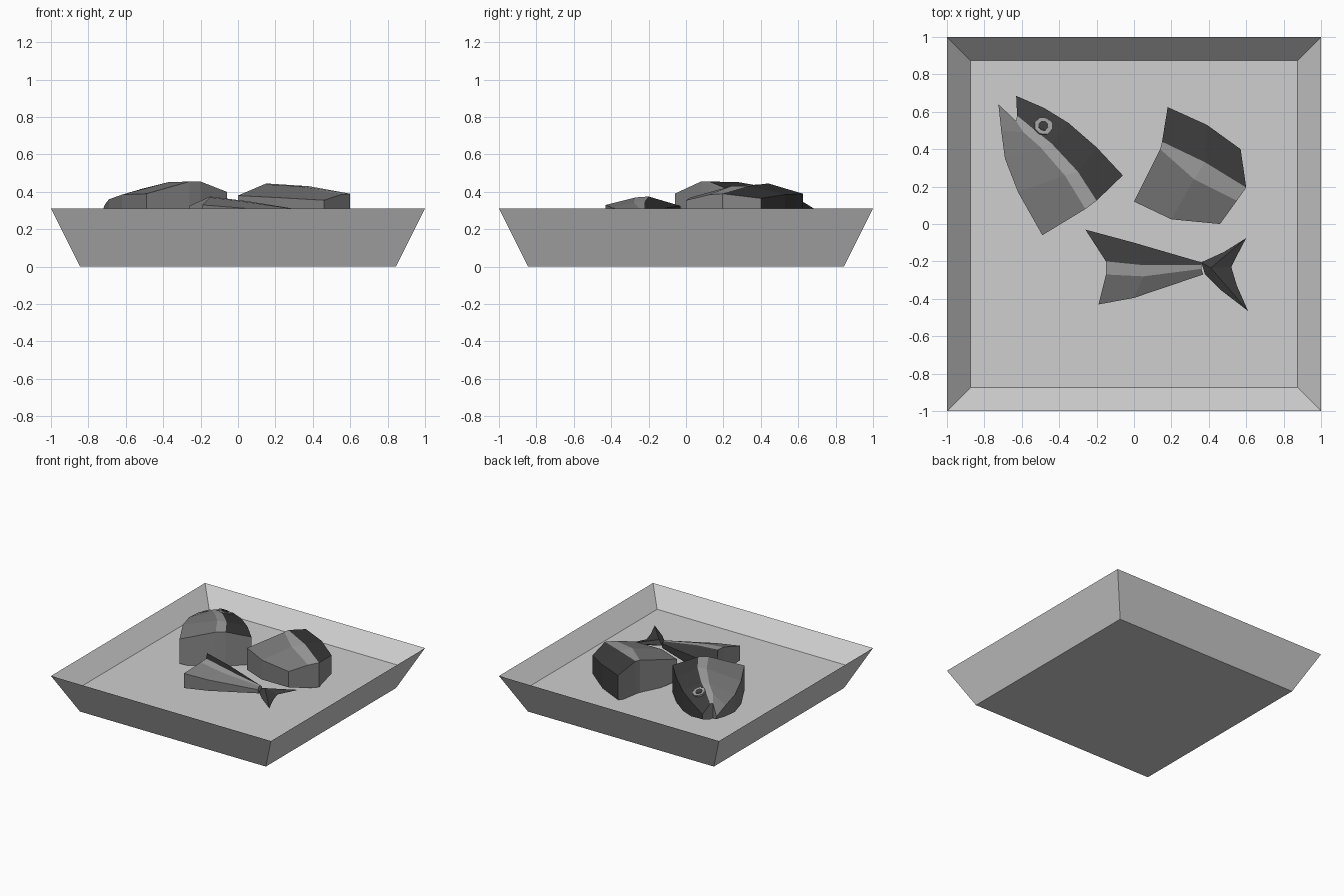
import bpy, bmesh
from mathutils import Vector

cube = bpy.data.objects.get("Cube")
if cube:
    bpy.data.objects.remove(cube, do_unlink=True)


def material(name, value):
    mat = bpy.data.materials.new(name)
    mat.use_nodes = True
    colour = (value, value, value, 1)
    mat.diffuse_color = colour
    mat.node_tree.nodes["Principled BSDF"].inputs["Base Color"].default_value = colour
    return mat


tray_grey = material("tray grey", 0.62)
belly_grey = material("belly grey", 0.2)
stripe_grey = material("stripe light grey", 0.35)
back_dark = material("back dark grey", 0.045)
flesh_grey = material("cut flesh grey", 0.26)
FISH = [belly_grey, stripe_grey, back_dark, flesh_grey]
BELLY, STRIPE, BACK, FLESH = range(4)


def finish(name, bm, mats):
    bmesh.ops.recalc_face_normals(bm, faces=bm.faces[:])
    mesh = bpy.data.meshes.new(name)
    bm.to_mesh(mesh)
    bm.free()
    for mat in mats:
        mesh.materials.append(mat)
    obj = bpy.data.objects.new(name, mesh)
    bpy.context.collection.objects.link(obj)
    return obj


def bridge(bm, a, b, colours):
    """Join two closed rings with one quad per side."""
    n = len(a)
    for i in range(n):
        j = (i + 1) % n
        face = bm.faces.new((a[i], a[j], b[j], b[i]))
        face.material_index = colours[i]


def fish_piece(name, stations, mid):
    """Loft sections of belly, stripe edges and back, mirrored about height mid."""
    bm = bmesh.new()
    rings = []
    for top in stations:
        under = [(x, y, 2 * mid - z) for x, y, z in reversed(top)]
        rings.append([bm.verts.new(p) for p in list(top) + under])
    colours = (BELLY, STRIPE, BACK, BACK, BACK, STRIPE, BELLY, BELLY)
    for a, b in zip(rings, rings[1:]):
        bridge(bm, a, b, colours)
    # Cut ends, one quad per band
    for ring in (rings[0], rings[-1]):
        for i in range(3):
            face = bm.faces.new((ring[i], ring[i + 1], ring[6 - i], ring[7 - i]))
            face.material_index = FLESH
    return finish(name, bm, FISH)


# Tray: solid base with a shallow sloping recess and a sharp rim
bm = bmesh.new()
rings = []
for half, z in ((0.845, 0), (1, 0.31), (0.875, 0.175)):
    corners = ((-1, -1), (1, -1), (1, 1), (-1, 1))
    rings.append([bm.verts.new((half * x, half * y, z)) for x, y in corners])
for a, b in zip(rings, rings[1:]):
    bridge(bm, a, b, (0, 0, 0, 0))
bm.faces.new(rings[0])
bm.faces.new(rings[-1])
finish("tray", bm, [tray_grey])

# Head, from the cut to the open mouth
fish_piece("fish_head", [
    ((-.49, -.06, .39), (-.26, .08, .455), (-.2, .125, .455), (-.06, .26, .4)),
    ((-.62, .17, .385), (-.37, .26, .452), (-.3, .28, .452), (-.2, .41, .39)),
    ((-.69, .35, .36), (-.5, .41, .42), (-.44, .43, .425), (-.35, .54, .37)),
    ((-.71, .5, .335), (-.59, .49, .39), (-.54, .51, .395), (-.48, .62, .35)),
    ((-.725, .64, .3), (-.63, .55, .35), (-.625, .58, .355), (-.63, .685, .31)),
], 0.29)

# Middle slice
fish_piece("fish_middle", [
    ((0, .12, .38), (.14, .4, .44), (.15, .44, .445), (.18, .625, .39)),
    ((.2, .025, .37), (.32, .24, .43), (.38, .33, .43), (.39, .53, .385)),
    ((.46, 0, .355), (.55, .125, .385), (.6, .195, .39), (.57, .4, .365)),
], 0.29)

# Tail slice
fish_piece("fish_tail", [
    ((-.19, -.43, .33), (-.15, -.27, .37), (-.15, -.2, .375), (-.26, -.03, .325)),
    ((0, -.395, .315), (.05, -.28, .345), (.05, -.22, .35), (0, -.1, .315)),
    ((.37, -.27, .285), (.36, -.24, .3), (.36, -.22, .3), (.36, -.205, .285)),
], 0.27)

# Forked tail fin: thick at the root, thin at the tips
outline = [(.36, -.205), (.48, -.15), (.6, -.075), (.55, -.17), (.52, -.23),
           (.55, -.33), (.61, -.465), (.46, -.35), (.38, -.27)]
bm = bmesh.new()
rim = [bm.verts.new((x, y, 0.27)) for x, y in outline]
for side in (1, -1):
    hub = bm.verts.new((0.41, -0.235, 0.27 + 0.025 * side))
    for i, v in enumerate(rim):
        bm.faces.new((hub, v, rim[(i + 1) % len(rim)]))
finish("tail_fin", bm, [back_dark])

# Eye: light ring with a dark pupil, lying on the slope of the head
normal = Vector((0.15, 0.35, 0.92)).normalized()
tilt = normal.to_track_quat("Z", "Y")
for name, radius, lift, mat in (("eye_ring", 0.05, 0, stripe_grey),
                                ("eye_pupil", 0.028, 0.004, back_dark)):
    bm = bmesh.new()
    bmesh.ops.create_cone(bm, cap_ends=True, segments=8, radius1=radius,
                          radius2=radius, depth=0.03)
    eye = finish(name, bm, [mat])
    eye.rotation_mode = "QUATERNION"
    eye.rotation_quaternion = tilt
    eye.location = Vector((-0.487, 0.52, 0.385)) + normal * lift
